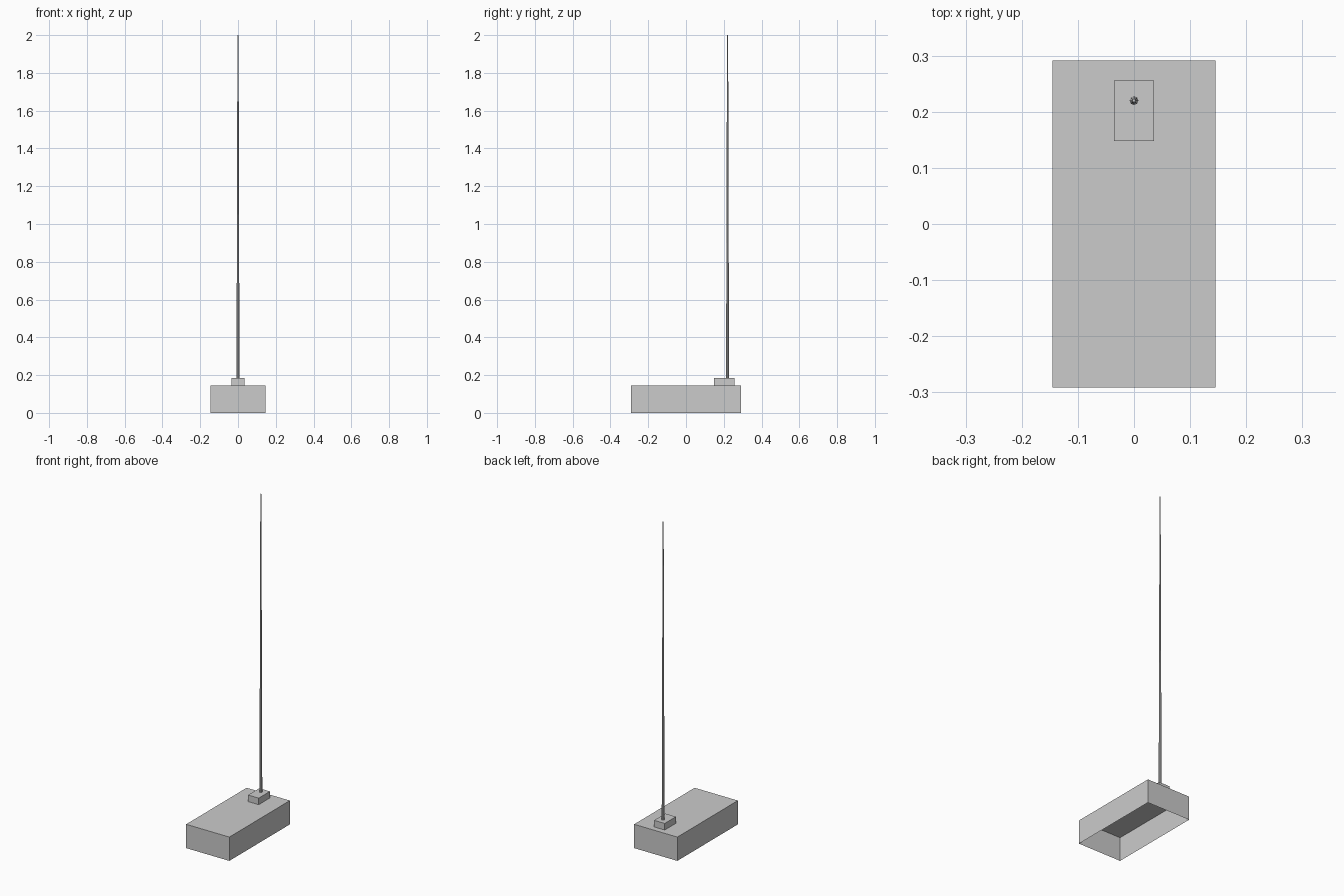
import bpy, bmesh
from mathutils import Matrix, Vector

if "Cube" in bpy.data.objects:
    bpy.data.objects.remove(bpy.data.objects["Cube"])


def finish(name, bm):
    # Remove the hidden underside, leaving a thin open shell
    bm.normal_update()
    bottom = [f for f in bm.faces if f.normal.z < -0.9]
    bmesh.ops.delete(bm, geom=bottom, context='FACES_ONLY')
    mesh = bpy.data.meshes.new(name)
    bm.to_mesh(mesh)
    bm.free()
    obj = bpy.data.objects.new(name, mesh)
    bpy.context.collection.objects.link(obj)
    return obj


def open_box(name, lo, hi):
    lo, hi = Vector(lo), Vector(hi)
    bm = bmesh.new()
    bmesh.ops.create_cube(bm, size=1, matrix=Matrix.Translation((lo + hi) / 2)
                          @ Matrix.Diagonal((*(hi - lo), 1)))
    return finish(name, bm)


BASE_TOP, MOUNT_TOP, TIP = 0.145, 0.185, 2.0

# Main housing, open underneath
open_box("housing", (-0.1455, -0.291, 0), (0.1455, 0.291, BASE_TOP))

# Small block that holds the mast
open_box("mast_mount", (-0.0357, 0.148, BASE_TOP), (0.0357, 0.2555, MOUNT_TOP))

# Slender tapering mast
bm = bmesh.new()
bmesh.ops.create_cone(bm, cap_ends=True, segments=8, radius1=0.008, radius2=0.003,
                      depth=TIP - MOUNT_TOP,
                      matrix=Matrix.Translation((0, 0.22, (TIP + MOUNT_TOP) / 2)))
finish("mast", bm)
